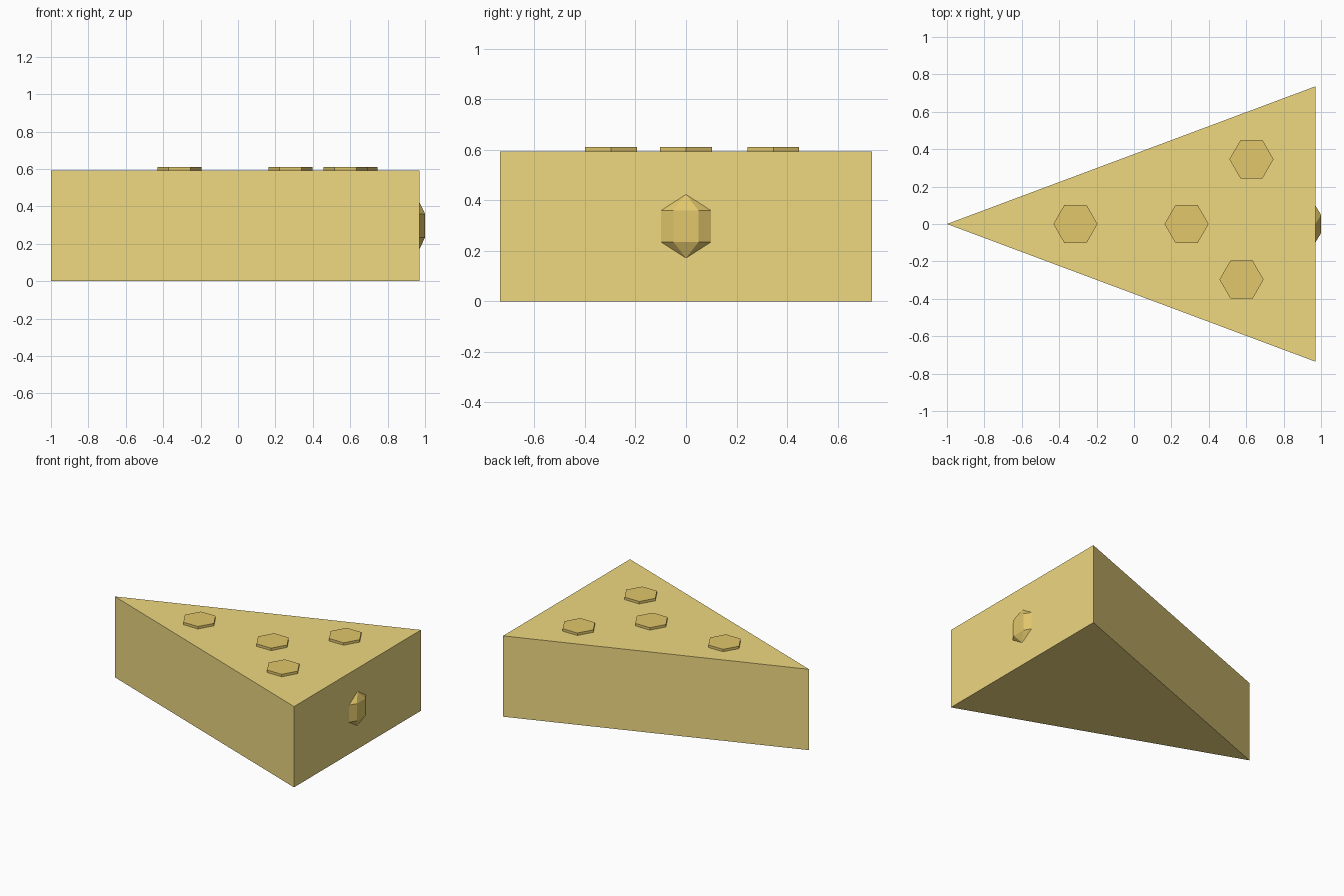
import bpy, bmesh
from math import radians

if "Cube" in bpy.data.objects:
    bpy.data.objects.remove(bpy.data.objects["Cube"])

LENGTH_LEFT, BACK_X = -1.0, 0.97
HALF_WIDTH, HEIGHT = 0.736, 0.593


def material(name, color):
    mat = bpy.data.materials.new(name)
    mat.diffuse_color = color
    mat.use_nodes = True
    mat.node_tree.nodes["Principled BSDF"].inputs["Base Color"].default_value = mat.diffuse_color
    return mat


rind = material("cheese_yellow", (0.86, 0.69, 0.22, 1))
dark = material("hole_amber", (0.76, 0.57, 0.15, 1))


def add_object(name, bm, mat):
    bmesh.ops.recalc_face_normals(bm, faces=bm.faces)
    mesh = bpy.data.meshes.new(name)
    bm.to_mesh(mesh)
    bm.free()
    mesh.materials.append(mat)
    obj = bpy.data.objects.new(name, mesh)
    bpy.context.collection.objects.link(obj)
    return obj


# Wedge: a triangular profile extruded upward
bm = bmesh.new()
profile = [(LENGTH_LEFT, 0), (BACK_X, -HALF_WIDTH), (BACK_X, HALF_WIDTH)]
base = bm.faces.new([bm.verts.new((x, y, 0)) for x, y in profile])
top = bmesh.ops.extrude_face_region(bm, geom=[base], use_keep_orig=True)
bmesh.ops.translate(bm, vec=(0, 0, HEIGHT),
                    verts=[v for v in top["geom"] if isinstance(v, bmesh.types.BMVert)])
add_object("cheese_wedge", bm, rind)

# Six-sided hole discs on the top face
for i, (x, y) in enumerate([(-0.313, 0), (0.281, 0), (0.628, 0.346), (0.575, -0.297)]):
    bpy.ops.mesh.primitive_cylinder_add(vertices=6, radius=0.118, depth=0.04,
                                        location=(x, y, HEIGHT - 0.002),
                                        rotation=(0, 0, radians(30)))
    disc = bpy.context.object
    disc.name = f"top_hole_{i + 1}"
    disc.data.materials.append(dark)

# Flattened low-poly ball set into the back face
bm = bmesh.new()
bmesh.ops.create_uvsphere(bm, u_segments=6, v_segments=3, radius=0.126)
ring_x = max(v.co.x for v in bm.verts)
ring_y = max(v.co.y for v in bm.verts)
bmesh.ops.scale(bm, vec=(0.03 / ring_x, 0.098 / ring_y, 1), verts=bm.verts)
knob = add_object("back_hole", bm, dark)
knob.location = (BACK_X, 0, 0.297)
